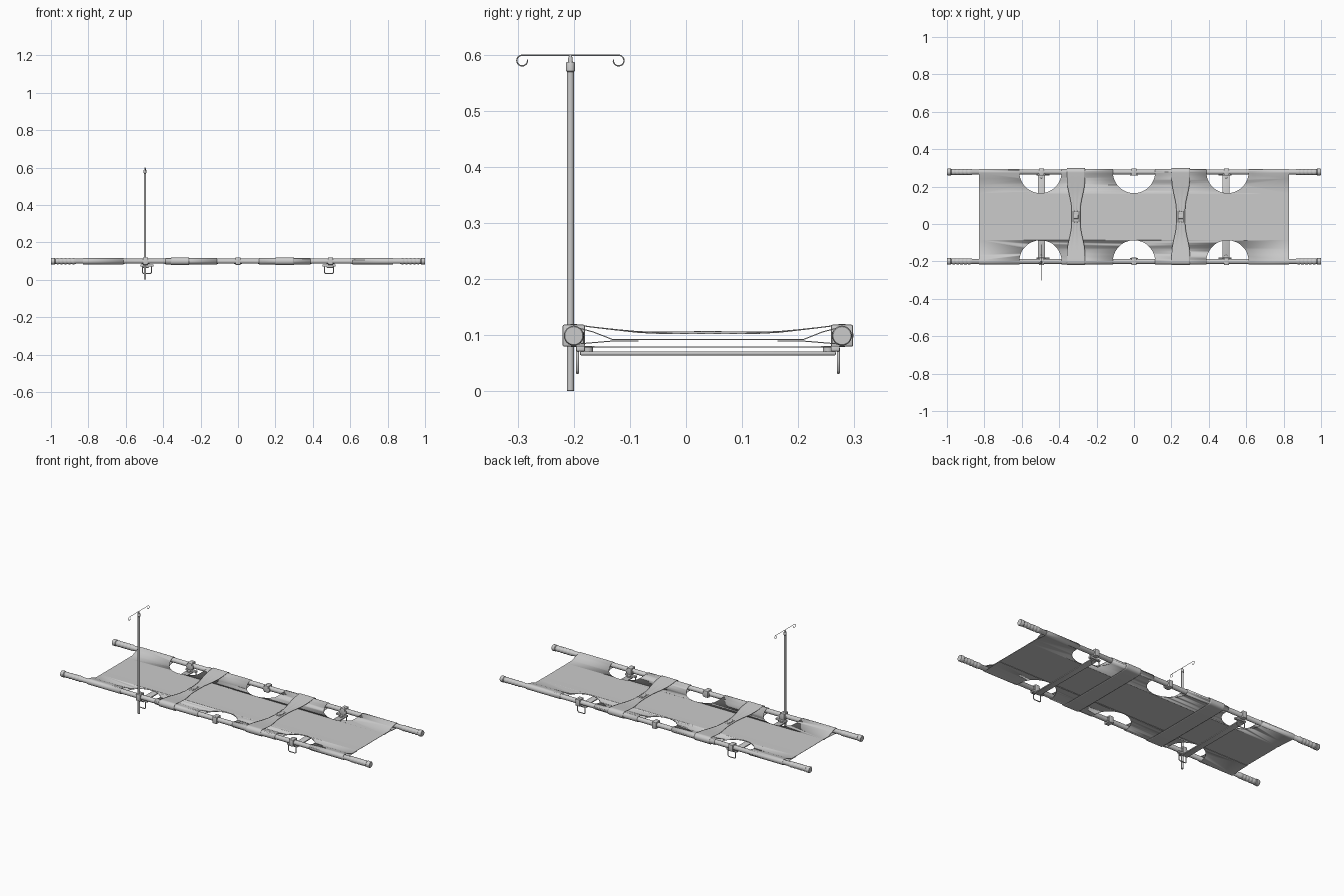
import bpy, bmesh, math
from mathutils import Matrix, Vector

if "Cube" in bpy.data.objects:
    bpy.data.objects.remove(bpy.data.objects["Cube"])

POLES = {"front": -0.2, "back": 0.278}   # y of the two carrying poles
ZP, MID = 0.099, 0.039                   # pole height, middle line in y


def finish(name, bm, angle=35):
    bmesh.ops.recalc_face_normals(bm, faces=bm.faces[:])
    me = bpy.data.meshes.new(name)
    bm.to_mesh(me)
    bm.free()
    ob = bpy.data.objects.new(name, me)
    bpy.context.collection.objects.link(ob)
    bpy.ops.object.select_all(action='DESELECT')
    ob.select_set(True)
    bpy.context.view_layer.objects.active = ob
    bpy.ops.object.shade_smooth_by_angle(angle=math.radians(angle))
    return ob


def box(name, loc, size, bevel=0.0):
    bm = bmesh.new()
    bmesh.ops.create_cube(bm, size=1, matrix=Matrix.Translation(loc) @ Matrix.Diagonal((*size, 1)))
    if bevel:
        bmesh.ops.bevel(bm, geom=bm.edges[:], offset=bevel, segments=2, profile=0.5, affect='EDGES')
    return finish(name, bm)


def lathe(name, profile, loc, axis, n=24):
    # profile: (distance along axis, radius)
    bm = bmesh.new()
    rings = []
    for t, r in profile:
        ring = []
        for i in range(n):
            a = 2 * math.pi * i / n
            c, s = r * math.cos(a), r * math.sin(a)
            p = (t, c, s) if axis == 'X' else (c, t, s) if axis == 'Y' else (c, s, t)
            ring.append(bm.verts.new(Vector(loc) + Vector(p)))
        rings.append(ring)
    for a, b in zip(rings, rings[1:]):
        for i in range(n):
            bm.faces.new((a[i], a[(i + 1) % n], b[(i + 1) % n], b[i]))
    bm.faces.new(rings[0])
    bm.faces.new(rings[-1])
    return finish(name, bm)


def wire(name, pts, radius, cyclic=False):
    cu = bpy.data.curves.new(name, 'CURVE')
    cu.dimensions = '3D'
    cu.bevel_depth, cu.bevel_resolution, cu.use_fill_caps = radius, 3, True
    sp = cu.splines.new('POLY')
    sp.points.add(len(pts) - 1)
    for p, q in zip(sp.points, pts):
        p.co = (*q, 1)
    sp.use_cyclic_u = cyclic
    ob = bpy.data.objects.new(name, cu)
    bpy.context.collection.objects.link(ob)
    return ob


def arc(cy, cz, r, a0, a1, n=16):
    return [(cy + r * math.cos(math.radians(a0 + (a1 - a0) * i / n)),
             cz + r * math.sin(math.radians(a0 + (a1 - a0) * i / n))) for i in range(n + 1)]


# carrying poles with ribbed hand grips and end caps
half = [(0.0, 0.0135), (0.865, 0.0135), (0.867, 0.0148)]
for k in range(5):
    x = 0.872 + k * 0.021
    half += [(x, 0.0148), (x + 0.004, 0.0165), (x + 0.012, 0.0165), (x + 0.016, 0.0148)]
half += [(0.977, 0.015), (0.98, 0.0178), (0.997, 0.0178), (1.0, 0.016)]
profile = [(-t, r) for t, r in half[:0:-1]] + half
for side, y in POLES.items():
    lathe(side + "_pole", profile, (0, y, ZP), 'X')

# canvas bed: ribbon with hemmed sleeves around both poles
sleeve = [(-0.085, 0.0893), (-0.132, 0.0893)]
sleeve += arc(POLES["front"], ZP, 0.0155, 285, 70)
sleeve += [(-0.165, 0.1055), (-0.132, 0.0925), (-0.085, 0.0922), (-0.02, 0.0918)]
path = sleeve + [(2 * MID - y, z) for y, z in sleeve[::-1]]
bm = bmesh.new()
cols = []
for i, p in enumerate(path):
    a, b = path[max(i - 1, 0)], path[min(i + 1, len(path) - 1)]
    d = Vector((b[0] - a[0], b[1] - a[1])).normalized() * 0.0009
    cols.append([bm.verts.new((x, p[0] - s * d.y, p[1] + s * d.x))
                 for x, s in ((-0.83, -1), (-0.83, 1), (0.83, 1), (0.83, -1))])
for a, b in zip(cols, cols[1:]):
    for k in range(4):
        m = (k + 1) % 4
        bm.faces.new((a[k], a[m], b[m], b[k]))
bm.faces.new(cols[0])
bm.faces.new(cols[-1])
canvas = finish("canvas_bed", bm)

# round cut-outs along both edges of the canvas
bm = bmesh.new()
for y in POLES.values():
    for x in (-0.5, 0, 0.5):
        bmesh.ops.create_cone(bm, cap_ends=True, segments=48, radius1=0.113, radius2=0.113,
                              depth=0.2, matrix=Matrix.Translation((x, y, ZP)))
cutter = finish("canvas_cutter", bm)
cutter.hide_render = True
mod = canvas.modifiers.new("cutouts", 'BOOLEAN')
mod.operation, mod.solver, mod.object = 'DIFFERENCE', 'EXACT', cutter
bpy.context.view_layer.objects.active = canvas
bpy.ops.object.modifier_apply(modifier=mod.name)
bpy.data.objects.remove(cutter)

# patient straps: closed loops, gathered towards the buckle on top
upper = [(-0.16, 0.1135), (-0.12, 0.109), (-0.085, 0.1055), (-0.05, 0.1042), (-0.02, 0.104),
         (0.01, 0.104), (MID, 0.104)]
left = [(MID, 0.0785), (-0.1, 0.0785)] + arc(POLES["front"], ZP, 0.0195, 270, 80) + upper
loop = left + [(2 * MID - y, z) for y, z in left[-2:0:-1]]
for name, cx in (("left", -0.31), ("right", 0.25)):
    bm = bmesh.new()
    rows = []
    for y, z in loop:
        top = z > 0.1 and abs(y - MID) < 0.205
        g = max(0.0, 1 - abs(y - MID) / 0.2) if top else 0.0
        g = min(1.0, g * 1.2)
        g = g * g * (3 - 2 * g)
        row = []
        for k in range(13):
            u = k / 6 - 1
            row.append(bm.verts.new((cx + u * (0.049 - 0.026 * g), y,
                                     z + 0.0013 * g * math.cos(u * 3 * math.pi))))
        rows.append(row)
    for i, a in enumerate(rows):
        b = rows[(i + 1) % len(rows)]
        for k in range(12):
            bm.faces.new((a[k], a[k + 1], b[k + 1], b[k]))
    strap = finish(name + "_strap", bm)
    sol = strap.modifiers.new("thickness", 'SOLIDIFY')
    sol.thickness, sol.offset = 0.002, 0
    # buckle
    box(name + "_strap_buckle", (cx, MID, 0.1055), (0.024, 0.022, 0.004), 0.001)
    for s in (-1, 1):
        box(name + "_buckle_tongue", (cx, MID + s * 0.018, 0.1055), (0.015, 0.014, 0.003), 0.0008)

# clamps on the poles, with bolts
for side, y in POLES.items():
    inward = 1 if y < 0 else -1
    for x in (-0.495, 0, 0.495):
        box(side + "_pole_clamp", (x, y, ZP), (0.028, 0.04, 0.039), 0.003)
        lathe(side + "_clamp_bolt", [(-0.002, 0.008), (0.001, 0.008), (0.0015, 0.005)],
              (x, y, ZP + 0.019), 'Z', 12)
        box(side + "_clamp_lug", (x, y + inward * 0.014, ZP - 0.004), (0.042, 0.008, 0.022), 0.002)
    # folding-leg brackets and square wire feet
    for x in (-0.487, 0.487):
        yf = y + inward * 0.0065
        box(side + "_leg_bracket", (x, y + inward * 0.012, 0.076), (0.07, 0.016, 0.01), 0.002)
        pts = [(x + a, yf, b) for a, b in ((-0.024, 0.038), (-0.018, 0.033), (0.018, 0.033),
                                           (0.024, 0.038), (0.024, 0.076), (-0.024, 0.076))]
        wire(side + "_foot_loop", pts, 0.0028, True)

# flat spreader bars under the bed
for x in (-0.495, 0.492):
    box("spreader_bar", (x, MID, 0.0675), (0.038, 0.456, 0.007), 0.002)
    for y in (-0.175, 0.253):
        lathe("spreader_pivot", [(-0.006, 0.009), (0.006, 0.009), (0.008, 0.006)],
              (x, y, 0.072), 'Z', 16)

# drip stand with collar and tip
IX, IY = -0.497, -0.206
lathe("drip_stand", [(0, 0.0055), (0.001, 0.0063), (0.572, 0.0063)], (IX, IY, 0), 'Z')
lathe("drip_stand_collar", [(0.569, 0.006), (0.571, 0.008), (0.585, 0.008), (0.587, 0.0068),
                            (0.587, 0.0042), (0.594, 0.0038), (0.599, 0.0018)], (IX, IY, 0), 'Z')

# double hook at the top
hook = arc(0.086, 0.5893, 0.0095, 90, -190)
pts = [(IX, IY - y, z) for y, z in hook[::-1]] + [(IX, IY + y, z) for y, z in hook]
wire("drip_hooks", pts, 0.0012)
